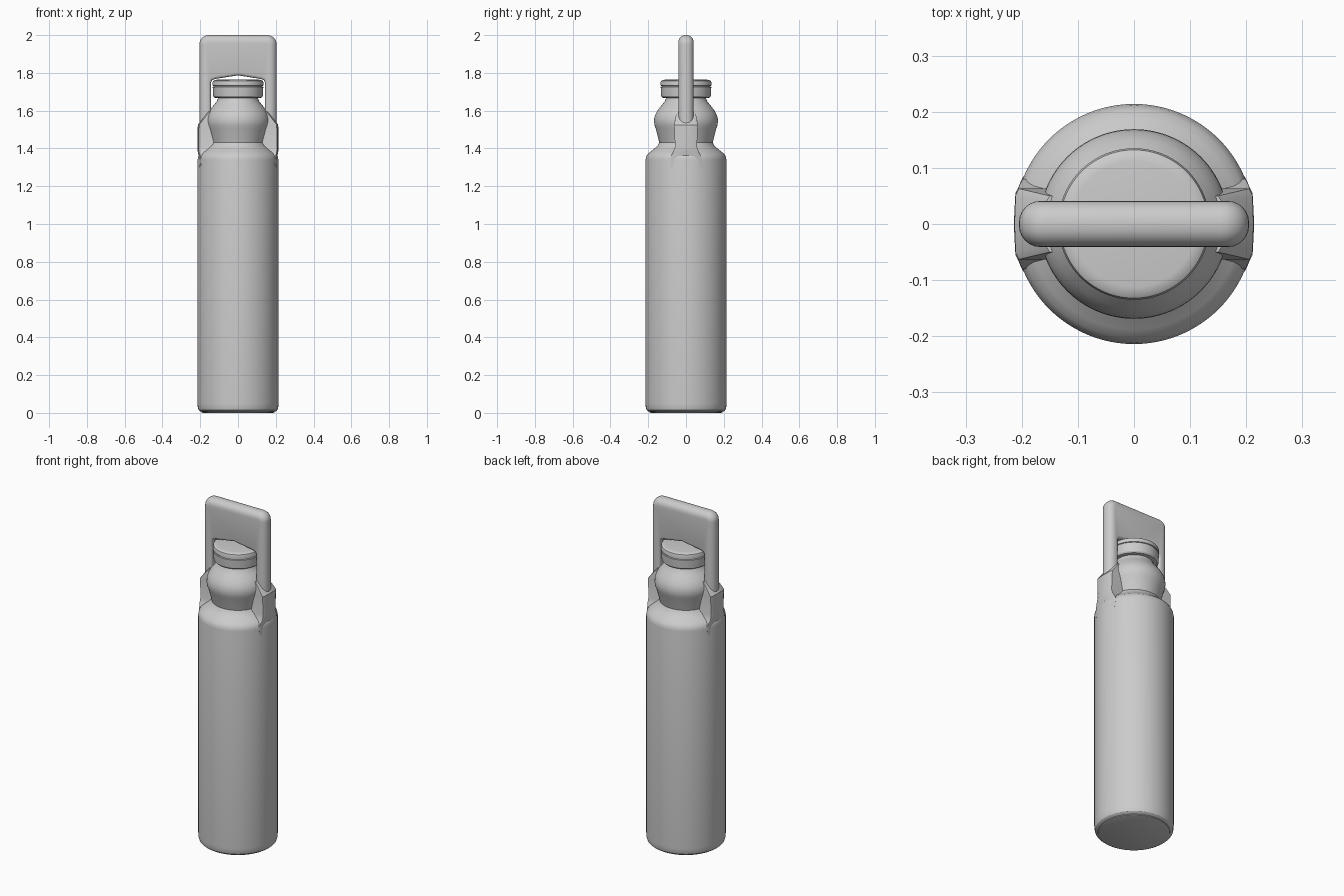
import bpy, bmesh, math

if "Cube" in bpy.data.objects:
    bpy.data.objects.remove(bpy.data.objects["Cube"])

grey = bpy.data.materials.new("plain grey")
grey.diffuse_color = (0.6, 0.6, 0.6, 1)
grey.use_nodes = True
grey.node_tree.nodes["Principled BSDF"].inputs["Base Color"].default_value = grey.diffuse_color


def finish(name, bm):
    bmesh.ops.recalc_face_normals(bm, faces=bm.faces)
    me = bpy.data.meshes.new(name)
    bm.to_mesh(me)
    bm.free()
    ob = bpy.data.objects.new(name, me)
    bpy.context.collection.objects.link(ob)
    me.materials.append(grey)
    bpy.ops.object.select_all(action='DESELECT')
    ob.select_set(True)
    bpy.context.view_layer.objects.active = ob
    bpy.ops.object.shade_smooth_by_angle(angle=math.radians(32))
    return ob


def lathe(name, profile, n=96):
    """Closed solid of revolution from (radius, height) points."""
    bm = bmesh.new()
    rings = []
    for r, z in profile:
        rings.append([bm.verts.new((r * math.cos(2 * math.pi * i / n),
                                    r * math.sin(2 * math.pi * i / n), z)) for i in range(n)])
    for a, b in zip(rings, rings[1:]):
        for i in range(n):
            j = (i + 1) % n
            bm.faces.new((a[i], a[j], b[j], b[i]))
    bm.faces.new(rings[0][::-1])
    bm.faces.new(rings[-1])
    return finish(name, bm)


def extrude_y(outline, half):
    """Slab in the xz plane, thickness 2 * half along y."""
    bm = bmesh.new()
    f = [bm.verts.new((x, -half, z)) for x, z in outline]
    b = [bm.verts.new((x, half, z)) for x, z in outline]
    bm.faces.new(f)
    bm.faces.new(b[::-1])
    for i in range(len(f)):
        j = (i + 1) % len(f)
        bm.faces.new((f[i], b[i], b[j], f[j]))
    bmesh.ops.recalc_face_normals(bm, faces=bm.faces)
    return bm


def bevel(bm, test, width, segs):
    edges = [e for e in bm.edges if test(e)]
    bmesh.ops.bevel(bm, geom=edges, offset=width, segments=segs, profile=0.5,
                    affect='EDGES', clamp_overlap=True)


# Bottle body with rounded foot and sloping shoulder
lathe("bottle_body", [(0.19, 0.005), (0.2, 0.008), (0.209, 0.016), (0.213, 0.03),
                      (0.214, 0.05), (0.214, 1.34), (0.211, 1.356), (0.203, 1.37),
                      (0.188, 1.383), (0.165, 1.401), (0.149, 1.417), (0.141, 1.432), (0.12, 1.44)])
lathe("base_disc", [(0.185, 0.0), (0.192, 0.003), (0.195, 0.012)])

# Bulging collar above the shoulder
lathe("collar", [(0.135, 1.41), (0.141, 1.43), (0.16, 1.505), (0.166, 1.52), (0.169, 1.54),
                 (0.168, 1.56), (0.162, 1.58), (0.15, 1.602), (0.128, 1.63),
                 (0.112, 1.65), (0.106, 1.665), (0.104, 1.69)])

# Spout lid with a thin seam
lathe("lid", [(0.115, 1.667), (0.125, 1.669), (0.131, 1.677), (0.132, 1.69), (0.134, 1.725),
              (0.13, 1.727), (0.13, 1.731), (0.135, 1.733), (0.135, 1.748),
              (0.132, 1.757), (0.124, 1.762), (0.112, 1.764)])

# Shoulder posts holding the handle, flaring where they meet the body
for side, label in ((1, "right"), (-1, "left")):
    bm = bmesh.new()
    rows = []
    # (height, half width, outer x) sections going up
    for z, w, x in ((1.30, 0.085, 0.205), (1.36, 0.08, 0.207), (1.38, 0.068, 0.213),
                    (1.41, 0.058, 0.214), (1.525, 0.063, 0.213)):
        sec = [(0.1, -w), (x - 0.008, -w), (x - 0.002, -w + 0.012), (x, 0),
               (x - 0.002, w - 0.012), (x - 0.008, w), (0.1, w)]
        rows.append([bm.verts.new((side * px, py, z)) for px, py in sec])
    # sloping top that climbs on to the collar
    w = 0.05
    top = [(0.1, -w), (0.15, -w), (0.158, -w + 0.012), (0.16, 0),
           (0.158, w - 0.012), (0.15, w), (0.1, w)]
    rows.append([bm.verts.new((side * px, py, 1.595)) for px, py in top])
    for a, b in zip(rows, rows[1:]):
        for i in range(7):
            j = (i + 1) % 7
            bm.faces.new((a[i], a[j], b[j], b[i]))
    bm.faces.new(rows[0])
    bm.faces.new(rows[-1])
    finish("handle_post_" + label, bm)

# Carry handle: flat loop with a peaked opening
R, W, T = 0.05, 0.205, 0.041
half = [(0.0, 1.787), (0.12, 1.768), (0.137, 1.762), (0.143, 1.75), (0.143, 1.52), (W, 1.52)]
for i in range(9):
    a = math.radians(90 * i / 8)
    half.append((W - R + R * math.cos(a), 2.0 - R + R * math.sin(a)))
outline = half + [(-x, z) for x, z in half[:0:-1]]
bm = extrude_y(outline, T)


def outer(e):
    a, b = e.verts
    m = (a.co + b.co) / 2
    return abs(a.co.y - b.co.y) < 1e-5 and (abs(m.x) > W - 0.001 or m.z > 1.9)


def inner(e):
    a, b = e.verts
    m = (a.co + b.co) / 2
    flat = abs(a.co.y - b.co.y) < 1e-5 and abs(abs(a.co.y) - T) < 1e-5
    return flat and abs(m.x) < 0.1431 and 1.53 < m.z < 1.8


bevel(bm, outer, 0.038, 6)
bevel(bm, inner, 0.014, 3)
finish("carry_handle", bm)
